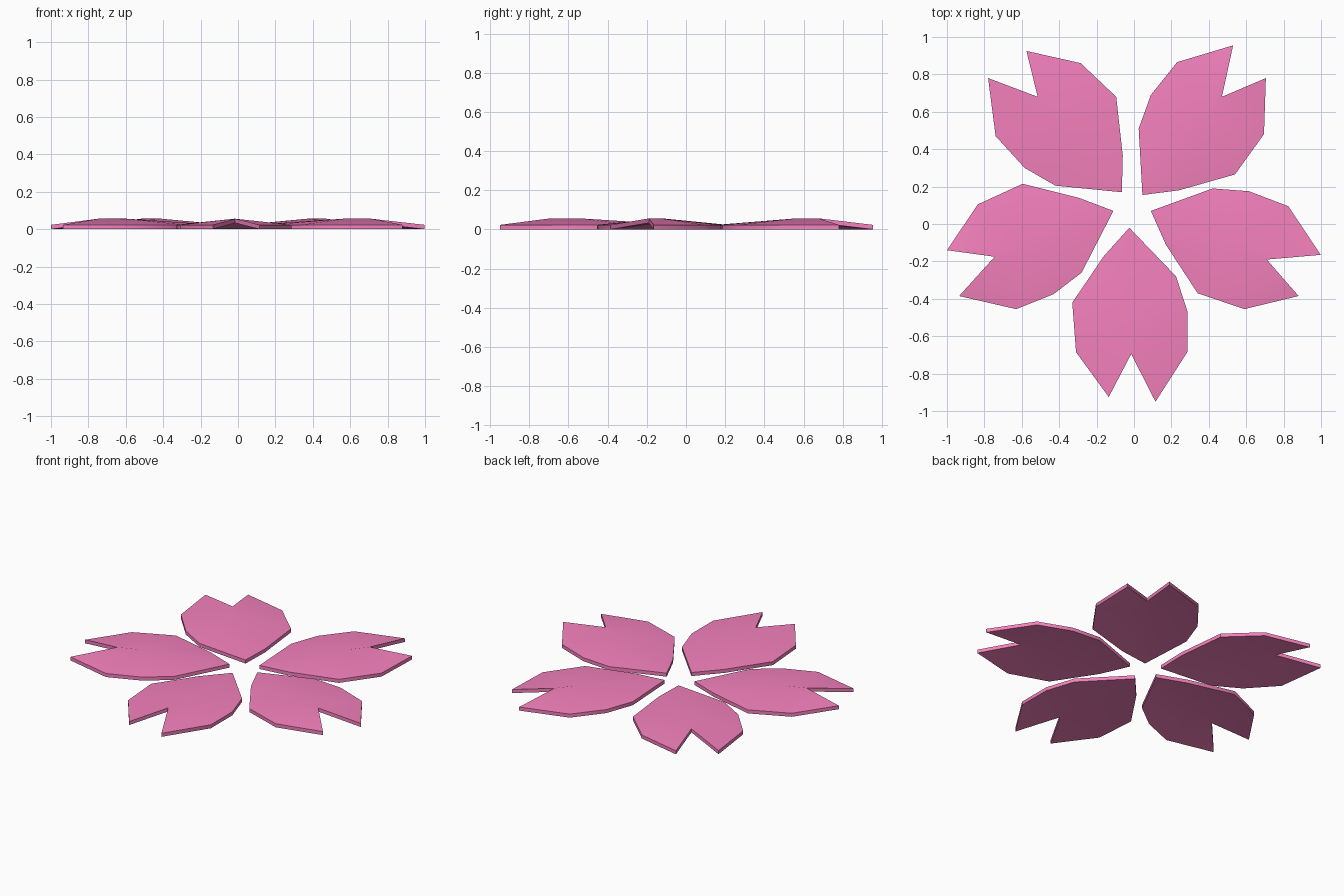
import bpy, bmesh, math
from mathutils import Vector

if "Cube" in bpy.data.objects:
    bpy.data.objects.remove(bpy.data.objects["Cube"])

THICK = 0.023   # sheet thickness
RISE = 0.033    # height of the ridge above the rim

pink = bpy.data.materials.new("petal_pink")
pink.diffuse_color = (0.91, 0.22, 0.51, 1)
pink.use_nodes = True
pink.node_tree.nodes["Principled BSDF"].inputs["Base Color"].default_value = pink.diffuse_color


def petal(name, outline):
    """Thin domed petal: outline starts at the inner tip, sixth point is the notch."""
    bm = bmesh.new()
    pts = [Vector((x, y, 0)) for x, y in outline]
    pts[5].z = RISE
    crown = pts[0].lerp(pts[5], 0.77)
    crown.z = RISE
    up = Vector((0, 0, THICK))
    low = [bm.verts.new(p) for p in pts]
    top = [bm.verts.new(p + up) for p in pts]
    low_c, top_c = bm.verts.new(crown), bm.verts.new(crown + up)
    n = len(pts)
    for i in range(n):
        j = (i + 1) % n
        bm.faces.new((top_c, top[i], top[j]))
        bm.faces.new((low_c, low[j], low[i]))
        bm.faces.new((low[i], low[j], top[j], top[i]))
    bmesh.ops.recalc_face_normals(bm, faces=bm.faces)
    mesh = bpy.data.meshes.new(name)
    bm.to_mesh(mesh)
    bm.free()
    mesh.materials.append(pink)
    obj = bpy.data.objects.new(name, mesh)
    bpy.context.collection.objects.link(obj)
    bpy.context.view_layer.objects.active = obj
    obj.select_set(True)
    bpy.ops.object.shade_smooth_by_angle(angle=math.radians(40))
    obj.select_set(False)


# Five slightly irregular petals around the centre
petal("petal_front", [(-.025, -.02), (-.16, -.17), (-.33, -.42), (-.31, -.685), (-.135, -.925),
                      (-.015, -.695), (.115, -.95), (.285, -.685), (.285, -.465), (.225, -.28)])
petal("petal_right", [(.09, .07), (.17, -.11), (.34, -.37), (.59, -.455), (.88, -.385),
                      (.71, -.19), (.998, -.165), (.825, .095), (.615, .175), (.42, .19)])
petal("petal_back_right", [(.045, .155), (.24, .18), (.54, .265), (.695, .48), (.705, .78),
                           (.47, .68), (.53, .955), (.23, .865), (.09, .69), (.025, .51)])
petal("petal_back_left", [(-.065, .17), (-.06, .365), (-.095, .68), (-.285, .86), (-.575, .925),
                          (-.515, .68), (-.78, .78), (-.74, .47), (-.585, .3), (-.42, .205)])
petal("petal_left", [(-.11, .07), (-.295, .14), (-.595, .215), (-.835, .105), (-1.0, -.14),
                     (-.745, -.175), (-.935, -.385), (-.63, -.455), (-.43, -.375), (-.28, -.26)])
